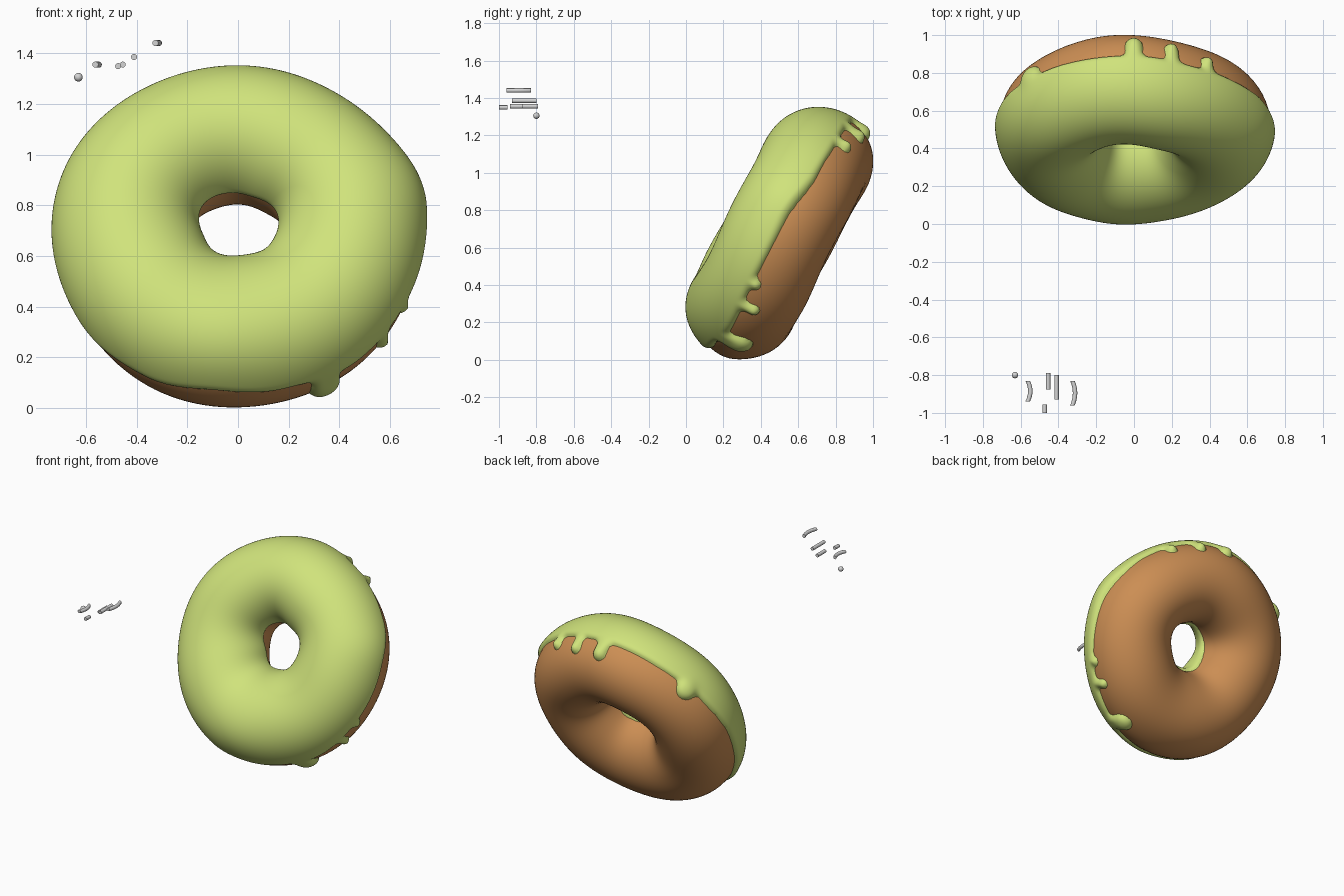
import bpy, math
from math import sin, cos, pi, radians
from mathutils import Vector

if "Cube" in bpy.data.objects:
    bpy.data.objects.remove(bpy.data.objects["Cube"])

def material(name, col):
    m = bpy.data.materials.new(name)
    m.diffuse_color = (*col, 1)
    m.use_nodes = True
    m.node_tree.nodes["Principled BSDF"].inputs["Base Color"].default_value = m.diffuse_color
    return m

DOUGH = material("baked_brown", (0.60, 0.27, 0.088))
ICING = material("lime_icing", (0.63, 0.77, 0.20))
GREY = material("light_grey", (0.66, 0.66, 0.66))

# Tilted frame of the ring: X, U (up along the ring) and N (towards the front)
C = Vector((0, 0.51, 0.67))
U = Vector((0, 0.46, 0.888))
N = Vector((0, -0.888, 0.46))
R, RAD, AX = 0.44, 0.273, 0.28

def bump(phi, th, deg, t0, wp, wt):
    """Soft local bump around angle deg and section angle t0."""
    dp = (math.degrees(phi) - deg + 180) % 360 - 180
    dt = (th - t0 + pi) % (2 * pi) - pi
    return math.exp(-(radians(dp) / wp) ** 2 - (dt / wt) ** 2)

def ring_point(phi, th, off=0.0):
    """Lumpy ring surface; th = 0 outer rim, + to the back, - to the front."""
    lump = 0.006 * sin(3 * phi + 1) * cos(th) + 0.006 * sin(2 * phi + th + 2) + 0.004 * sin(5 * phi - th)
    lump += 0.018 * bump(phi, th, -98, -1.0, 0.35, 0.7) + 0.012 * bump(phi, th, 85, 0.7, 0.6, 0.6)
    lump += 0.014 * bump(phi, th, -90, 0.1, 0.5, 0.4)
    a, b = (RAD + lump + off) * cos(th), -(AX + lump + off) * sin(th)
    r = R + a
    lift = 0.028 * (0.5 - 0.5 * cos(th)) ** 2    # hole sits a little high
    return C + Vector((r * cos(phi), 0, 0)) + U * (r * sin(phi) + lift) + N * b

def make(name, verts, faces, mat):
    me = bpy.data.meshes.new(name)
    me.from_pydata(verts, [], faces)
    me.materials.append(mat)
    for p in me.polygons:
        p.use_smooth = True
    ob = bpy.data.objects.new(name, me)
    bpy.context.collection.objects.link(ob)
    return ob

# Dough ring
NP, NT = 128, 64
verts = [ring_point(2 * pi * i / NP, 2 * pi * j / NT) for i in range(NP) for j in range(NT)]
faces = [(i * NT + j, i * NT + (j + 1) % NT, (i + 1) % NP * NT + (j + 1) % NT, (i + 1) % NP * NT + j)
         for i in range(NP) for j in range(NT)]
make("dough_ring", verts, faces, DOUGH)

# Icing edge along the outer rim: (angle, distance towards the back)
EDGE = [(-120, -0.03), (-97, -0.07), (-75, -0.05), (-50, -0.01), (-25, -0.02), (5, -0.02), (30, 0.02),
        (60, 0.035), (90, 0.055), (120, 0.055), (150, 0.04), (180, 0.02), (210, 0.01), (240, -0.03)]
# Drips: angle, tip distance, half width, swelling
DRIPS = [(90, 0.16, 0.044, 0.014), (73, 0.15, 0.036, 0.014), (56, 0.11, 0.033, 0.014), (140, 0.095, 0.062, 0.014),
         (-61, 0.11, 0.062, 0.016), (-37, 0.07, 0.028, 0.006), (-25, 0.015, 0.026, 0.004)]

def edge(deg):
    deg = (deg + 120) % 360 - 120
    for (a, va), (b, vb) in zip(EDGE, EDGE[1:]):
        if a <= deg <= b:
            t = (deg - a) / (b - a)
            return va + (vb - va) * t * t * (3 - 2 * t)
    return 0.0

def smax(a, b, k=0.04):
    h = max(k - abs(a - b), 0) / k
    return max(a, b) + h * h * k / 4

def icing_depth(phi, th):
    """Distance inside the icing outline, and extra swelling at drip tips."""
    deg = math.degrees(phi)
    v = th * 0.277
    d, swell = edge(deg) - v, 0.0
    for a, tip, w, fat in DRIPS:
        s = ((deg - a + 180) % 360 - 180) * pi / 180 * 0.71
        if abs(s) > 0.25:
            continue
        c = tip - w * 0.6
        start = min(edge(a) - 0.06, c)
        q = v - min(max(v, start), c)
        neck = w * (0.8 + 0.2 * min(max((v - start) / max(c - start, 0.01), 0), 1))
        d = smax(d, neck - math.hypot(s, q))
        swell += fat * math.exp(-(s * s + (v - c) ** 2) / (w * w * 0.7))
    # edge inside the hole
    inner = -pi + 0.04 + 0.12 * sin(phi) + 0.05 * sin(3 * phi)
    return min(d, (th - inner) * 0.277), swell

# Icing shell: surface grid raised inside the outline, sunk outside it
NP, NT, T0, T1 = 420, 130, -3.7, 0.9
verts, depth = [], []
for i in range(NP):
    phi = 2 * pi * i / NP
    for j in range(NT):
        th = T0 + (T1 - T0) * j / (NT - 1)
        d, swell = icing_depth(phi, th)
        t = min(max((d + 0.008) / 0.04, 0), 1)
        h = -0.012 + (0.034 + swell) * math.sqrt(1 - (1 - t) ** 2)
        # swelling on the right-hand shoulder
        h += 0.014 * t * bump(phi, th, 16, -0.3, 0.22, 0.6)
        verts.append(ring_point(phi, th, h))
        depth.append(d)
faces = []
for i in range(NP):
    k = (i + 1) % NP
    for j in range(NT - 1):
        f = (i * NT + j, i * NT + j + 1, k * NT + j + 1, k * NT + j)
        if max(depth[x] for x in f) > -0.02:
            faces.append(f)
used = sorted({x for f in faces for x in f})
remap = {x: n for n, x in enumerate(used)}
make("icing", [verts[x] for x in used], [[remap[x] for x in f] for f in faces], ICING)

# Loose sprinkles floating off to the side: x of ends, x of middle, z, y start, y end
ROWS = [(-0.563, -0.549, 1.355, -0.83, -0.94), (-0.455, -0.455, 1.355, -0.79, -0.875),
        (-0.41, -0.41, 1.385, -0.80, -0.93), (-0.473, -0.473, 1.349, -0.955, -1.0),
        (-0.326, -0.312, 1.44, -0.83, -0.96)]
for n, (xe, xm, z, y0, y1) in enumerate(ROWS):
    vs, fs, S, K = [], [], 8, 12
    for i in range(S + 1):
        t = i / S
        x = xe + (xm - xe) * 4 * t * (1 - t)
        y = y0 + (y1 - y0) * t
        vs += [(x + 0.012 * cos(2 * pi * k / K), y, z + 0.012 * sin(2 * pi * k / K)) for k in range(K)]
    for i in range(S):
        for k in range(K):
            m = (k + 1) % K
            fs.append((i * K + k, (i + 1) * K + k, (i + 1) * K + m, i * K + m))
    fs += [tuple(range(K)), tuple(reversed(range(S * K, S * K + K)))]
    ob = make("sprinkle_%d" % (n + 1), vs, fs, GREY)
    for p in ob.data.polygons[-2:]:
        p.use_smooth = False
    # make the tube face outwards
    import bmesh
    bm = bmesh.new()
    bm.from_mesh(ob.data)
    bmesh.ops.recalc_face_normals(bm, faces=bm.faces)
    bm.to_mesh(ob.data)
    bm.free()

# Round sprinkle
bpy.ops.mesh.primitive_uv_sphere_add(segments=20, ring_count=12, radius=0.017, location=(-0.63, -0.8, 1.305))
ball = bpy.context.object
ball.name = "sprinkle_ball"
ball.data.materials.append(GREY)
bpy.ops.object.shade_smooth()
